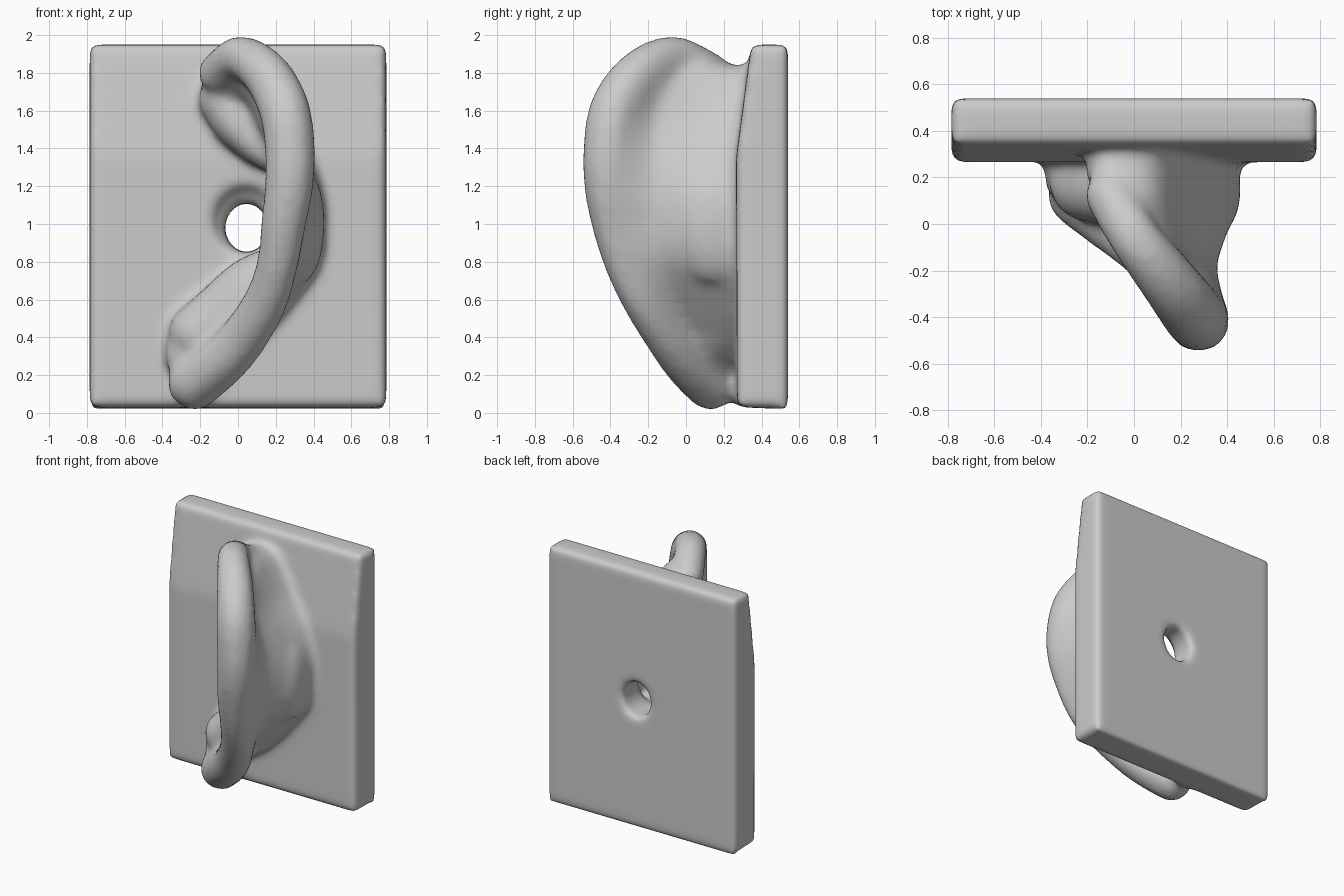
import bpy, bmesh
from mathutils import Vector, Matrix

if "Cube" in bpy.data.objects:
    bpy.data.objects.remove(bpy.data.objects["Cube"])

# Control points (x, y, z, radius): outer rim, middle of the shell, root at the plate
RIM = [(-.1, .12, 1.80, .115), (.01, -.07, 1.885, .115), (.15, -.25, 1.795, .13),
       (.245, -.375, 1.61, .14), (.275, -.41, 1.4, .14), (.27, -.41, 1.2, .135),
       (.24, -.38, 1.0, .125), (.21, -.325, .8, .115), (.15, -.225, .6, .12),
       (.03, -.09, .4, .13), (-.1, .02, .26, .14), (-.23, .13, .16, .15)]
MID = [(-.08, .2, 1.74, .12), (.02, .1, 1.77, .1), (.11, .02, 1.68, .07),
       (.18, -.02, 1.52, .07), (.27, 0, 1.33, .08), (.32, .02, 1.15, .09),
       (.33, .02, 1.0, .09), (.31, .04, .84, .09), (.2, .06, .68, .09),
       (.05, .1, .5, .1), (-.08, .15, .38, .13), (-.25, .2, .3, .14)]
ROOT = [(-.06, .34, 1.72, .1), (.02, .34, 1.74, .1), (.12, .34, 1.64, .09),
        (.22, .32, 1.48, .09), (.33, .32, 1.32, .09), (.38, .32, 1.15, .09),
        (.38, .32, .98, .09), (.36, .32, .8, .09), (.27, .32, .66, .09),
        (.12, .32, .5, .1), (-.06, .32, .4, .12), (-.25, .3, .42, .13)]


def spline(pts, t):
    """Catmull-Rom point at t in 0..1."""
    n = len(pts) - 1
    i = min(int(t * n), n - 1)
    f = t * n - i
    a, b, c, d = (Vector(pts[max(0, min(n, k))]) for k in (i - 1, i, i + 1, i + 2))
    return .5 * (2 * b + (c - a) * f + (2 * a - 5 * b + 4 * c - d) * f * f
                 + (3 * b - a - 3 * c + d) * f ** 3)


def ball(bm, centre, size, subdiv=2):
    m = Matrix.Translation(centre) @ Matrix.Diagonal((*size, 1))
    bmesh.ops.create_icosphere(bm, subdivisions=subdiv, radius=1, matrix=m)


def chain(bm, pts, depth, steps=10):
    """Soft ridge of overlapping balls, stretched in y."""
    for i in range(steps + 1):
        p = spline(pts, i / steps)
        ball(bm, p.xyz, (p.w, depth, p.w), 3)


def to_object(bm, name):
    mesh = bpy.data.meshes.new(name)
    bm.to_mesh(mesh)
    bm.free()
    ob = bpy.data.objects.new(name, mesh)
    bpy.context.collection.objects.link(ob)
    return ob


bm = bmesh.new()

# Backing plate: side profile, leaning back at the top, extruded across x
profile = [(.27, .03), (.265, 1.35), (.345, 1.95), (.54, 1.95), (.54, .02)]
face = bm.faces.new([bm.verts.new((-.785, y, z)) for y, z in profile])
ext = bmesh.ops.extrude_face_region(bm, geom=[face], use_keep_orig=True)
bmesh.ops.translate(bm, vec=(1.57, 0, 0),
                    verts=[g for g in ext['geom'] if isinstance(g, bmesh.types.BMVert)])
bmesh.ops.recalc_face_normals(bm, faces=bm.faces[:])

# Ear shell: swept from the thick rim back to the root on the plate
U, V = 75, 14
for i in range(U + 1):
    p0, p1, p2 = (spline(c, i / U) for c in (RIM, MID, ROOT))
    for j in range(V + 1):
        v = j / V
        p = p0 * (2 * (v - .5) * (v - 1)) + p1 * (4 * v * (1 - v)) + p2 * (2 * v * (v - .5))
        if v < .25:
            r = .06 + (p0.w - .06) * (1 - 4 * v)
        elif v < .5:
            r = .06 + (p1.w - .06) * (4 * v - 1)
        else:
            r = p1.w + (p2.w - p1.w) * (2 * v - 1)
        ball(bm, p.xyz, (r, r, r))

# Fleshy ridges: lobe up to the canal, fold under the top rim
chain(bm, [(-.21, .2, .42, .16), (-.06, .17, .54, .17), (.06, .14, .65, .17), (.16, .12, .72, .15)], .19)
chain(bm, [(-.07, .24, 1.66, .14), (0, .22, 1.55, .14), (.1, .2, 1.44, .12), (.2, .14, 1.36, .1)], .15)
# Bulge on the back of the bowl
ball(bm, (.33, .14, 1.0), (.13, .2, .32), 3)
ear = to_object(bm, "ear_on_plate")

# Cutters: concha hollow and through canal
bm = bmesh.new()
ball(bm, (.04, .22, 1.02), (.19, .16, .2), 4)
hollow = to_object(bm, "hollow_cutter")
bm = bmesh.new()
bmesh.ops.create_cone(bm, cap_ends=True, segments=32, radius1=.125, radius2=.135, depth=.6,
                      matrix=Matrix.Translation((.045, .44, .98)) @ Matrix.Diagonal((.88, 1, 1, 1))
                      @ Matrix.Rotation(1.5707963, 4, 'X'))
canal = to_object(bm, "canal_cutter")


def remesh(name):
    m = ear.modifiers.new(name, 'REMESH')
    m.mode = 'VOXEL'
    m.voxel_size = .022


# Fuse, cut and soften
remesh("fuse")
for c in (hollow, canal):
    b = ear.modifiers.new(c.name, 'BOOLEAN')
    b.operation, b.object, b.solver = 'DIFFERENCE', c, 'EXACT'
    c.hide_render = True
    c.hide_set(True)
remesh("refine")
s = ear.modifiers.new("soften", 'SMOOTH')
s.factor, s.iterations = .5, 12

# Bake the result and drop the helpers
mesh = bpy.data.meshes.new_from_object(ear.evaluated_get(bpy.context.evaluated_depsgraph_get()))
ear.modifiers.clear()
ear.data = mesh
for c in (hollow, canal):
    bpy.data.objects.remove(c)
mesh.shade_smooth()
